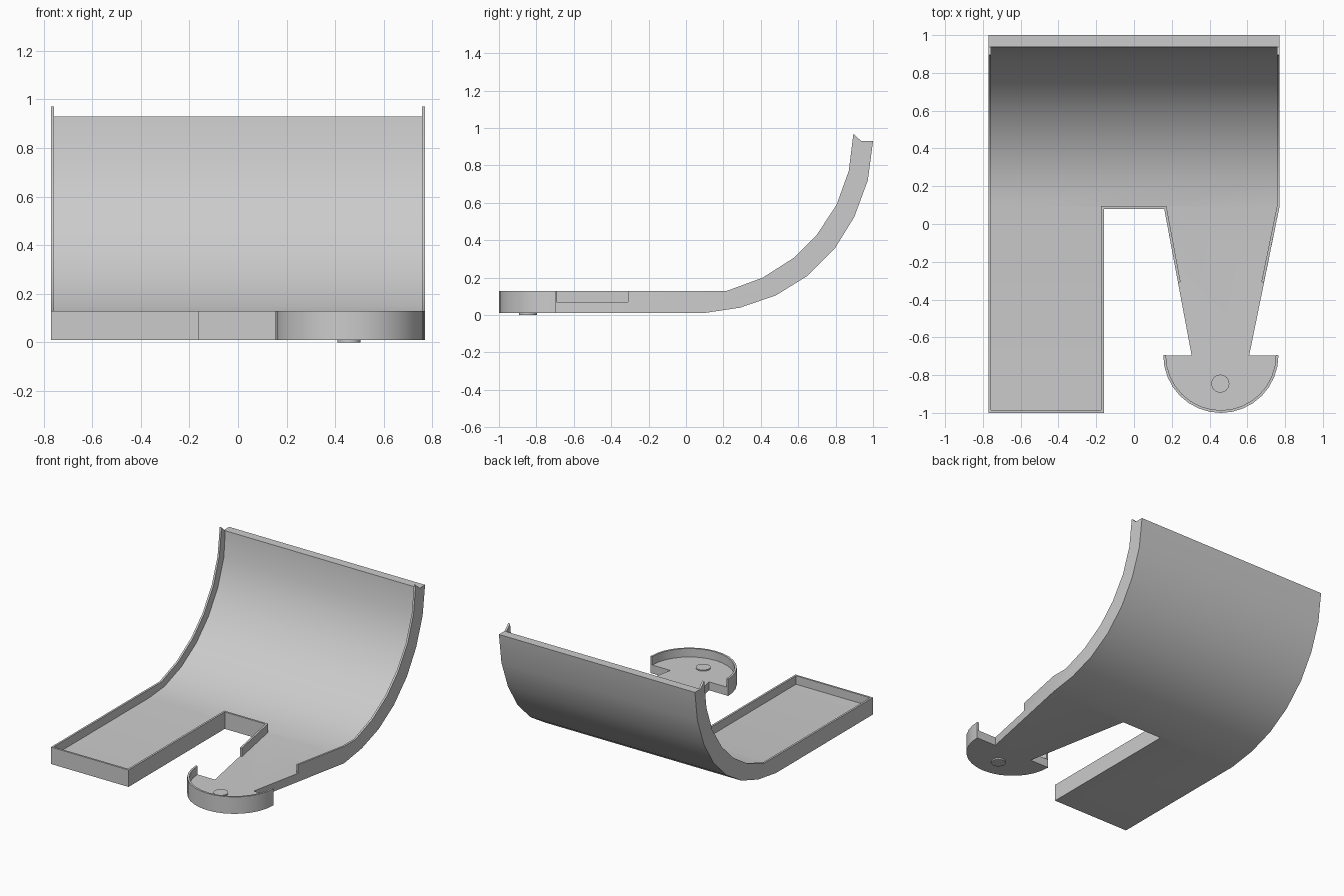
import bpy, bmesh, math
from mathutils import Vector

if "Cube" in bpy.data.objects:
    bpy.data.objects.remove(bpy.data.objects["Cube"])

Z0, FLOOR, TOP, T = 0.01, 0.07, 0.13, 0.014


def prism(name, pts, lo, hi, axis='z'):
    """Extrude an outline: (x, y) along z, or (y, z) along x."""
    place = (lambda p, h: (p[0], p[1], h)) if axis == 'z' else (lambda p, h: (h, p[0], p[1]))
    bm = bmesh.new()
    a = [bm.verts.new(place(p, lo)) for p in pts]
    b = [bm.verts.new(place(p, hi)) for p in pts]
    n = len(pts)
    bm.faces.new(a)
    bm.faces.new(b)
    for i in range(n):
        j = (i + 1) % n
        bm.faces.new((a[i], a[j], b[j], b[i]))
    bmesh.ops.recalc_face_normals(bm, faces=bm.faces)
    me = bpy.data.meshes.new(name)
    bm.to_mesh(me)
    bm.free()
    ob = bpy.data.objects.new(name, me)
    bpy.context.collection.objects.link(ob)
    return ob


def wall(name, path):
    """Thin rim standing on the left-hand side of a path, with mitred corners."""
    p = [Vector(q) for q in path]
    norms = []
    for a, b in zip(p, p[1:]):
        d = (b - a).normalized()
        norms.append(Vector((-d.y, d.x)))
    inner = []
    for i, q in enumerate(p):
        n1, n2 = norms[max(i - 1, 0)], norms[min(i, len(norms) - 1)]
        inner.append(q + (n1 + n2) * T / (1 + n1.dot(n2)))
    return prism(name, p + inner[::-1], FLOOR, TOP)


def smooth(ob):
    bpy.ops.object.select_all(action='DESELECT')
    ob.select_set(True)
    bpy.context.view_layer.objects.active = ob
    bpy.ops.object.shade_smooth_by_angle(angle=math.radians(30))


# Flat floor: long leg, notch, tapered arm and half-round foot
arc = [(0.46 + 0.305 * math.cos(t), -0.695 + 0.305 * math.sin(t))
       for t in (math.pi * (1 + i / 16) for i in range(17))]
outline = [(-0.77, -1), (-0.16, -1), (-0.16, 0.08), (0.16, 0.08), (0.305, -0.695)]
outline += arc + [(0.61, -0.695), (0.77, 0.09), (-0.77, 0.09)]
body = prism("curved_tray", outline, Z0, FLOOR)

# Curved back: outer skin, rim line, and plate surface halfway between
outer = [(0.09, Z0), (0.29, 0.04), (0.48, 0.105), (0.65, 0.21),
         (0.795, 0.355), (0.90, 0.525), (0.972, 0.72), (1.0, 0.93)]
rim = [(0.09, TOP), (0.22, TOP), (0.41, 0.20), (0.575, 0.305),
       (0.70, 0.43), (0.805, 0.59), (0.87, 0.77), (0.895, 0.97)]
mid = [((a[0] + b[0]) / 2, (a[1] + b[1]) / 2) for a, b in zip(outer, rim)]
mid[0] = (0.09, FLOOR)
mid[-1] = (0.937, 0.93)
parts = [prism("curved_back", outer + mid[::-1], -0.77, 0.77, 'x')]
for side, lo in (("left", -0.77), ("right", 0.77 - T)):
    parts.append(prism(side + "_back_rim", mid + rim[::-1], lo, lo + T, 'x'))

# Rims around the flat parts
parts.append(wall("leg_rim", [(-0.77, 0.09), (-0.77, -1), (-0.16, -1),
                              (-0.16, 0.08), (0.16, 0.08), (0.233, -0.31)]))
parts.append(wall("arm_rim", [(0.688, -0.31), (0.77, 0.09)]))
parts.append(wall("foot_rim", arc))

# Rivet through the foot
parts.append(prism("foot_rivet", [(0.457 + 0.048 * math.cos(i * math.pi / 8),
                                   -0.845 + 0.048 * math.sin(i * math.pi / 8))
                                  for i in range(16)], 0.0, 0.078))

# Fuse everything into one solid
bpy.context.view_layer.objects.active = body
for part in parts:
    mod = body.modifiers.new("fuse", 'BOOLEAN')
    mod.operation = 'UNION'
    mod.solver = 'EXACT'
    mod.object = part
    bpy.ops.object.modifier_apply(modifier=mod.name)
    bpy.data.objects.remove(part)
smooth(body)
